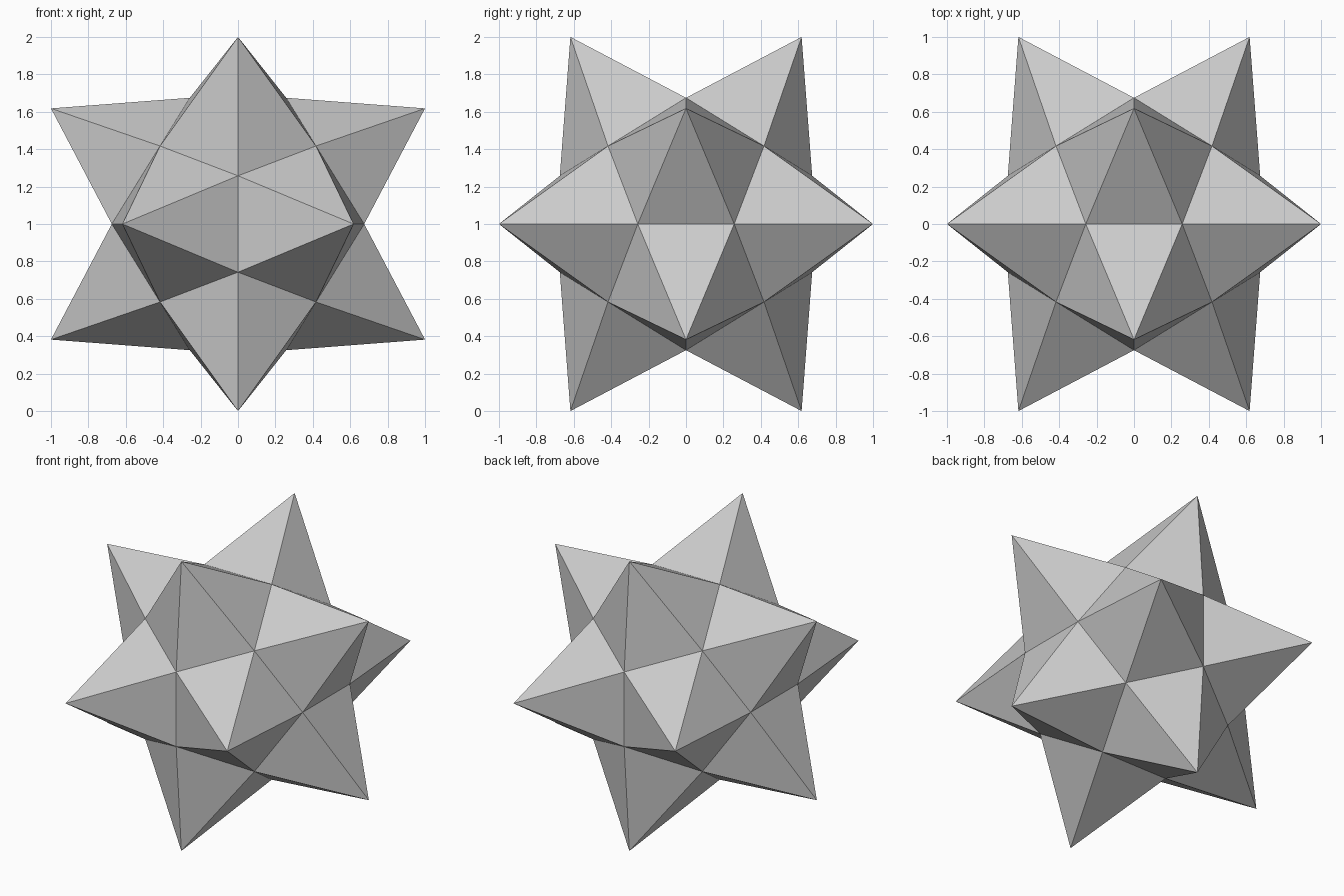
import bpy, bmesh, math
from mathutils import Vector
from itertools import product

if "Cube" in bpy.data.objects:
    bpy.data.objects.remove(bpy.data.objects["Cube"])

PHI = (1 + math.sqrt(5)) / 2
A = 0.417                              # half side of the cube inside the core
TIP = math.sqrt(1 + 1 / PHI ** 2)      # distance from centre to spike tip

bm = bmesh.new()

# Core: regular dodecahedron from the hull of its 20 corners
corners = [Vector(s) * A for s in product((-1, 1), repeat=3)]
for s, t in product((-1, 1), repeat=2):
    p, q = s * A / PHI, t * A * PHI
    corners += [Vector((p, 0, q)), Vector((0, q, p)), Vector((q, p, 0))]
for c in corners:
    bm.verts.new(c)
bmesh.ops.convex_hull(bm, input=bm.verts[:])
bmesh.ops.dissolve_limit(bm, angle_limit=0.02, verts=bm.verts[:], edges=bm.edges[:])

# Spikes: pull a five-sided pyramid out of every face
for v in bmesh.ops.poke(bm, faces=bm.faces[:])["verts"]:
    v.co = v.co.normalized() * TIP
bmesh.ops.recalc_face_normals(bm, faces=bm.faces[:])

# Stand the star on the ground
bmesh.ops.translate(bm, verts=bm.verts[:], vec=(0, 0, 1))
mesh = bpy.data.meshes.new("spiked_star")
bm.to_mesh(mesh)
bm.free()
bpy.context.collection.objects.link(bpy.data.objects.new("spiked_star", mesh))
